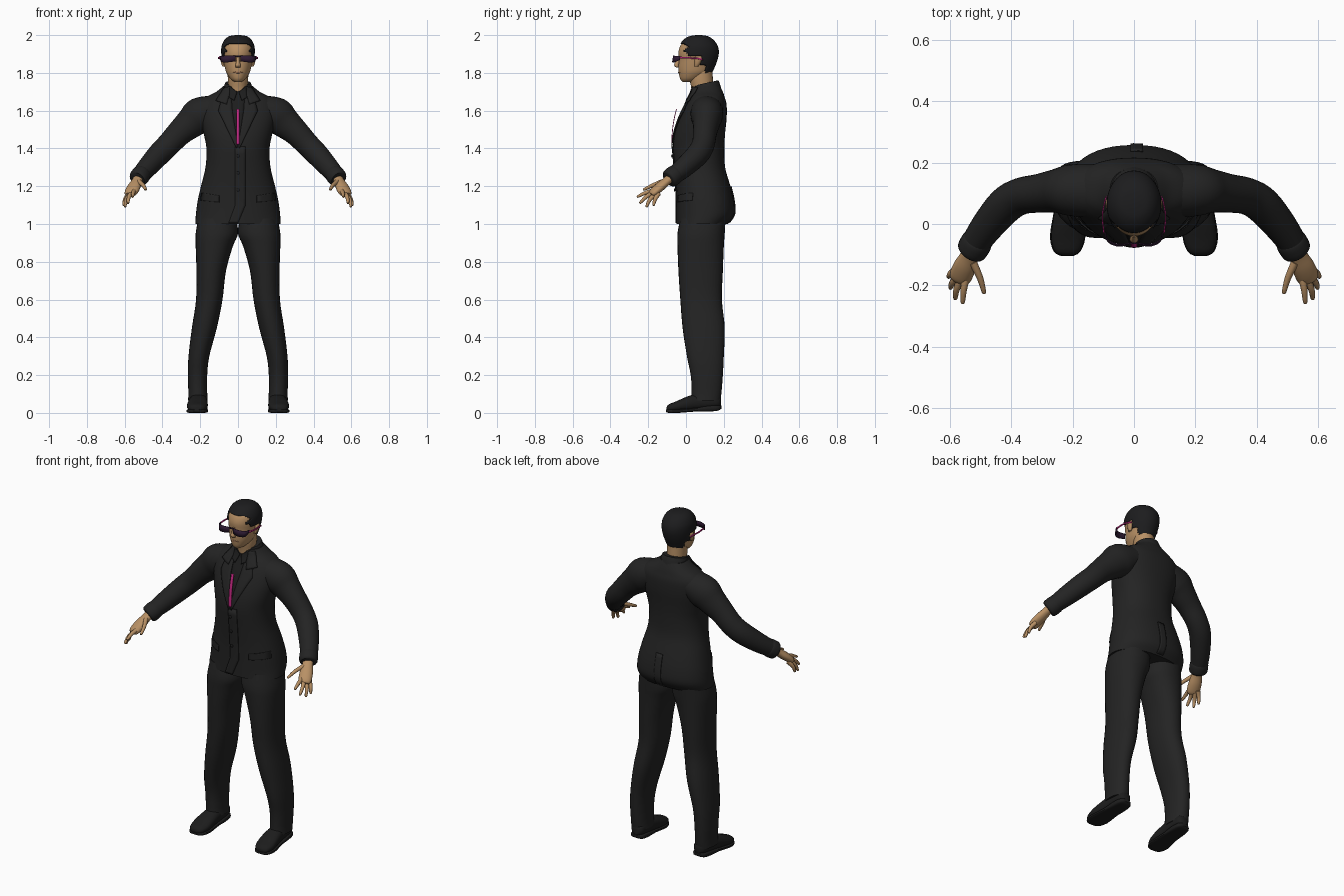
import bpy, bmesh, math
from mathutils import Vector
from mathutils.bvhtree import BVHTree


def material(name, rgb):
    m = bpy.data.materials.new(name)
    m.diffuse_color = (*rgb, 1)
    return m


SUIT = material("suit_black", (0.017, 0.017, 0.017))
SHIRT = material("shirt_black", (0.012, 0.012, 0.012))
HAIR = material("hair_black", (0.012, 0.012, 0.013))
SKIN = material("skin_tan", (0.48, 0.28, 0.13))
LIP = material("lip_brown", (0.33, 0.17, 0.09))
PINK = material("magenta", (0.55, 0.02, 0.22))
LENS = material("lens_purple", (0.025, 0.01, 0.03))
X, Y, Z = Vector((1, 0, 0)), Vector((0, 1, 0)), Vector((0, 0, 1))


def finish(name, bm, mat, mirror=False, solid=0):
    bmesh.ops.recalc_face_normals(bm, faces=bm.faces)
    me = bpy.data.meshes.new(name)
    bm.to_mesh(me)
    bm.free()
    me.materials.append(mat)
    ob = bpy.data.objects.new(name, me)
    bpy.context.collection.objects.link(ob)
    if solid:
        s = ob.modifiers.new("thickness", 'SOLIDIFY')
        s.thickness = solid
    if mirror:
        ob.modifiers.new("mirror", 'MIRROR')
    return ob


def smooth_rows(rows, n):
    """Catmull-Rom interpolation of section rows."""
    out = []
    for i in range(len(rows) - 1):
        a, b, c, d = (rows[max(0, min(len(rows) - 1, i + k))] for k in (-1, 0, 1, 2))
        for s in range(n):
            t = s / n
            out.append([0.5 * (2 * q + (r - p) * t + (2 * p - 5 * q + 4 * r - w) * t * t
                               + (3 * q - p - 3 * r + w) * t ** 3) for p, q, r, w in zip(a, b, c, d)])
    return out + [list(rows[-1])]


def loft_bm(rows, seg=24, p=2.0, plane=None, n=4):
    """Skin of superellipse rings; rows are x, y, z, radius a, radius b."""
    bm, rings = bmesh.new(), []
    rows = smooth_rows(rows, n)
    for i, r in enumerate(rows):
        c = Vector(r[:3])
        if plane == 'xy':
            u, v = X, Y
        elif plane == 'xz':
            u, v = X, Z
        else:
            t = Vector(rows[min(i + 1, len(rows) - 1)][:3]) - Vector(rows[max(i - 1, 0)][:3])
            u = t.cross(Z).normalized()
            v = u.cross(t).normalized()
        ring = []
        for k in range(seg):
            ang = math.tau * k / seg
            co, si = math.cos(ang), math.sin(ang)
            a = math.copysign(abs(co) ** (2 / p), co) * max(r[3], 0.001)
            b = math.copysign(abs(si) ** (2 / p), si) * max(r[4], 0.001)
            ring.append(bm.verts.new(c + u * a + v * b))
        rings.append(ring)
    for r0, r1 in zip(rings, rings[1:]):
        for k in range(seg):
            j = (k + 1) % seg
            bm.faces.new((r0[k], r0[j], r1[j], r1[k]))
    bm.faces.new(rings[0])
    bm.faces.new(rings[-1])
    return bm


def loft(name, rows, mat, mirror=False, **kw):
    return finish(name, loft_bm(rows, **kw), mat, mirror)


def upright(rows, grow=0.0):
    """Sections given as x, z, half width, front y, back y."""
    return [(x, (f + b) / 2, z, w + grow, (b - f) / 2 + grow) for x, z, w, f, b in rows]


# jacket body
torso_bm = loft_bm(upright([
    (0, 1.00, .226, -.05, .222), (0, 1.05, .223, -.05, .255), (0, 1.12, .214, -.05, .253),
    (0, 1.20, .196, -.052, .235), (0, 1.30, .172, -.06, .207), (0, 1.40, .167, -.068, .203),
    (0, 1.48, .182, -.06, .207), (0, 1.56, .200, -.035, .215), (0, 1.63, .200, -.003, .215),
    (0, 1.67, .170, .02, .205), (0, 1.70, .115, .035, .195), (0, 1.73, .078, .04, .18)]),
    seg=48, p=2.25, plane='xy')
surface = BVHTree.FromBMesh(torso_bm)
finish("jacket", torso_bm, SUIT)


def plate(name, left, right, mat, off=.004, mirror=False, back=False, n=8):
    """Thin strip between two x, z edges, laid on the jacket surface."""
    bm, grid = bmesh.new(), []
    a, b = ([(p[0] + (q[0] - p[0]) * s / n, p[1] + (q[1] - p[1]) * s / n)
             for p, q in zip(e, e[1:]) for s in range(n)] + [e[-1]] for e in (left, right))
    side = 1 if back else -1
    for p, q in zip(a, b):
        row = []
        for k in range(5):
            x, z = p[0] + (q[0] - p[0]) * k / 4, p[1] + (q[1] - p[1]) * k / 4
            hit = surface.ray_cast(Vector((x, side, z)), Vector((0, -side, 0)))[0]
            y = hit.y if hit else .05
            row.append(bm.verts.new((x, y + side * off, z)))
        grid.append(row)
    for r, s in zip(grid, grid[1:]):
        for k in range(4):
            bm.faces.new((r[k], r[k + 1], s[k + 1], s[k]))
    return finish(name, bm, mat, mirror, solid=.005)


# shirt front, lapels, flaps and seams
plate("shirt_front", [(-.05, 1.725), (-.005, 1.42)], [(.05, 1.725), (.005, 1.42)], SHIRT, .003)
plate("lapel", [(.04, 1.725), (.03, 1.6), (.0, 1.41)], [(.072, 1.72), (.105, 1.6), (.008, 1.40)],
      SUIT, .009, True)
plate("lapel_collar", [(.035, 1.728), (.06, 1.635)], [(.074, 1.725), (.118, 1.655)], SUIT, .013, True)
plate("shirt_collar", [(.004, 1.70), (.02, 1.655)], [(.045, 1.728), (.045, 1.67)], SHIRT, .014, True)
plate("pocket_flap", [(.10, 1.15), (.10, 1.115)], [(.195, 1.165), (.20, 1.125)], SUIT, .008, True)
plate("front_overlap", [(-.015, 1.41), (-.015, 1.1), (-.05, 1.005)], [(.04, 1.41), (.04, 1.1), (.0, 1.005)],
      SUIT, .006)
plate("back_vent", [(-.012, 1.2), (-.012, 1.005)], [(.03, 1.2), (.03, 1.005)], SUIT, .006, back=True)
for i, z in enumerate((1.36, 1.27, 1.18)):
    bm = bmesh.new()
    bmesh.ops.create_uvsphere(bm, u_segments=12, v_segments=6, radius=.009)
    y = surface.ray_cast(Vector((0, -1, z)), Y)[0].y - .009
    for v in bm.verts:
        v.co = Vector((v.co.x, v.co.y * .4 + y, v.co.z + z))
    finish(f"button_{i + 1}", bm, SHIRT)

# standing collar, lower at the front
bm = loft_bm(upright([(0, 1.69, .088, .03, .19), (0, 1.73, .076, .036, .18),
                      (0, 1.752, .068, .04, .172)]), plane='xy')
for v in bm.verts:
    v.co.z += (v.co.y - .13) * .22
finish("collar", bm, SUIT)

# trouser legs
loft("trouser_leg", upright([
    (.11, 1.03, .100, -.03, .21), (.112, .95, .112, -.045, .205), (.126, .88, .098, -.045, .20),
    (.142, .75, .078, -.04, .195), (.152, .60, .070, -.03, .19), (.178, .45, .066, -.018, .205),
    (.207, .30, .055, .005, .20), (.214, .20, .051, .025, .195), (.213, .11, .050, .03, .188),
    (.212, .065, .052, .028, .182)]), SUIT, True, seg=28, p=2.2, plane='xy')

# shoes with soles
loft("shoe", [(.218, -.102, .022, .018, .010), (.218, -.09, .026, .040, .020), (.216, -.05, .034, .054, .028),
              (.213, .0, .046, .053, .038), (.210, .06, .058, .047, .044), (.208, .13, .062, .043, .042),
              (.207, .17, .062, .036, .034), (.207, .185, .058, .018, .02)],
     SHIRT, True, p=2.3, plane='xz', n=3)
loft("shoe_sole", [(.218, -.105, .011, .018, .006), (.218, -.09, .010, .043, .010), (.216, -.04, .010, .058, .010),
                   (.211, .05, .017, .049, .010), (.208, .12, .023, .047, .016), (.207, .17, .026, .040, .014),
                   (.207, .187, .030, .018, .008)], SHIRT, True, p=4, plane='xz', n=3)

# sleeves and cuffs
loft("sleeve", [(.12, .11, 1.61, .085, .075), (.20, .11, 1.575, .085, .096), (.25, .108, 1.535, .072, .083),
                (.31, .10, 1.482, .063, .069), (.37, .09, 1.418, .060, .063), (.42, .06, 1.367, .060, .061),
                (.48, -.01, 1.30, .053, .054), (.525, -.075, 1.248, .045, .045)], SUIT, True)
loft("cuff", [(.505, -.045, 1.272, .044, .044), (.512, -.058, 1.262, .051, .051),
              (.528, -.085, 1.242, .050, .050), (.533, -.093, 1.236, .042, .042)], SUIT, True, n=3)

# hands
loft("palm", [(.522, -.075, 1.25, .028, .024), (.536, -.105, 1.225, .030, .022),
              (.552, -.14, 1.195, .037, .024), (.567, -.175, 1.165, .036, .020),
              (.572, -.187, 1.155, .025, .012)], SKIN, True, seg=16)
fingers = {"thumb": ((.525, -.125, 1.225), (.502, -.175, 1.205), (.489, -.222, 1.183)),
           "index_finger": ((.548, -.175, 1.175), (.555, -.215, 1.165), (.558, -.255, 1.145)),
           "middle_finger": ((.562, -.175, 1.165), (.578, -.212, 1.143), (.582, -.242, 1.112)),
           "ring_finger": ((.574, -.165, 1.155), (.592, -.192, 1.128), (.598, -.208, 1.093)),
           "little_finger": ((.578, -.145, 1.160), (.598, -.163, 1.132), (.604, -.172, 1.100))}
for name, (a, b, c) in fingers.items():
    tip = tuple(q + (q - p) * .06 for p, q in zip(b, c))
    loft(name, [(*a, .013, .013), (*b, .0105, .0105), (*c, .007, .007), (*tip, .002, .002)],
         SKIN, True, seg=10, n=3)

# neck and head
loft("neck", upright([(0, 1.66, .058, .035, .16), (0, 1.72, .052, .028, .145), (0, 1.77, .054, .02, .142),
                      (0, 1.83, .056, .03, .14)]), SKIN, plane='xy')
skull = [(0, 1.752, .018, -.018, .04), (0, 1.768, .040, -.031, .08), (0, 1.80, .061, -.038, .128),
         (0, 1.83, .070, -.040, .145), (0, 1.87, .078, -.038, .160), (0, 1.91, .082, -.040, .167),
         (0, 1.945, .079, -.029, .160), (0, 1.972, .064, -.006, .138), (0, 1.988, .040, .025, .108),
         (0, 1.993, .008, .06, .075)]
loft("head", upright(skull), SKIN, seg=40, plane='xy')
loft("nose", [(0, -.037, 1.885, .007, .006), (0, -.044, 1.862, .009, .011), (0, -.050, 1.84, .014, .013),
              (0, -.043, 1.829, .012, .009)], SKIN, seg=12, plane='xy', n=3)
loft("mouth", [(-.024, -.030, 1.802, .004, .003), (0, -.037, 1.803, .005, .006), (.024, -.030, 1.802, .004, .003)],
     LIP, seg=8)
loft("ear", [(.075, .055, 1.835, .008, .010), (.079, .06, 1.85, .010, .015), (.082, .066, 1.875, .011, .020),
             (.079, .068, 1.892, .006, .012)], SKIN, True, seg=12, plane='xy')


# cropped hair shell cut along a hairline
def is_hair(c):
    if c.z > 1.957:
        return True
    if c.z > 1.89:
        return c.y > .0 + .012 * math.sin(c.z * 150)
    if c.z > 1.84:
        return c.y > .08
    return c.z > 1.775 and c.y > .105


bm = loft_bm(upright(skull, .007), seg=64, plane='xy', n=6)
for v in bm.verts:
    v.co.z += max(0, (v.co.z - 1.95) * .16)
bmesh.ops.delete(bm, geom=[f for f in bm.faces if not is_hair(f.calc_center_median())], context='FACES')
finish("hair", bm, HAIR, solid=.006)


def ribbon(name, rows, mat, mirror=False):
    """Thin strip through rows of bottom point and top point."""
    bm = bmesh.new()
    vs = [(bm.verts.new(r[:3]), bm.verts.new(r[3:])) for r in smooth_rows(rows, 4)]
    for (a, b), (c, d) in zip(vs, vs[1:]):
        bm.faces.new((a, c, d, b))
    return finish(name, bm, mat, mirror, solid=.004)


# wraparound glasses
ribbon("lens", [(.012, -.066, 1.862, .012, -.064, 1.892), (.05, -.074, 1.857, .05, -.068, 1.892),
                (.085, -.060, 1.857, .087, -.054, 1.890), (.093, -.033, 1.868, .097, -.028, 1.890)], LENS, True)
ribbon("bridge", [(-.014, -.065, 1.885, -.014, -.065, 1.893), (.014, -.065, 1.885, .014, -.065, 1.893)], LENS)
ribbon("temple", [(.095, -.031, 1.876, .096, -.030, 1.886), (.101, .02, 1.875, .101, .02, 1.883),
                  (.096, .06, 1.873, .096, .06, 1.881), (.088, .09, 1.866, .088, .09, 1.873)], PINK, True)

# floating tie strip
ribbon("tie", [(-.008, -.052, 1.61, .008, -.052, 1.61), (-.009, -.066, 1.55, .009, -.066, 1.55),
               (-.009, -.075, 1.48, .009, -.075, 1.48), (-.008, -.077, 1.42, .008, -.077, 1.42)], PINK)

# smooth shading with sharp edges kept
for ob in bpy.context.scene.objects:
    ob.select_set(True)
    bpy.context.view_layer.objects.active = ob
bpy.ops.object.shade_smooth_by_angle(angle=math.radians(40))
